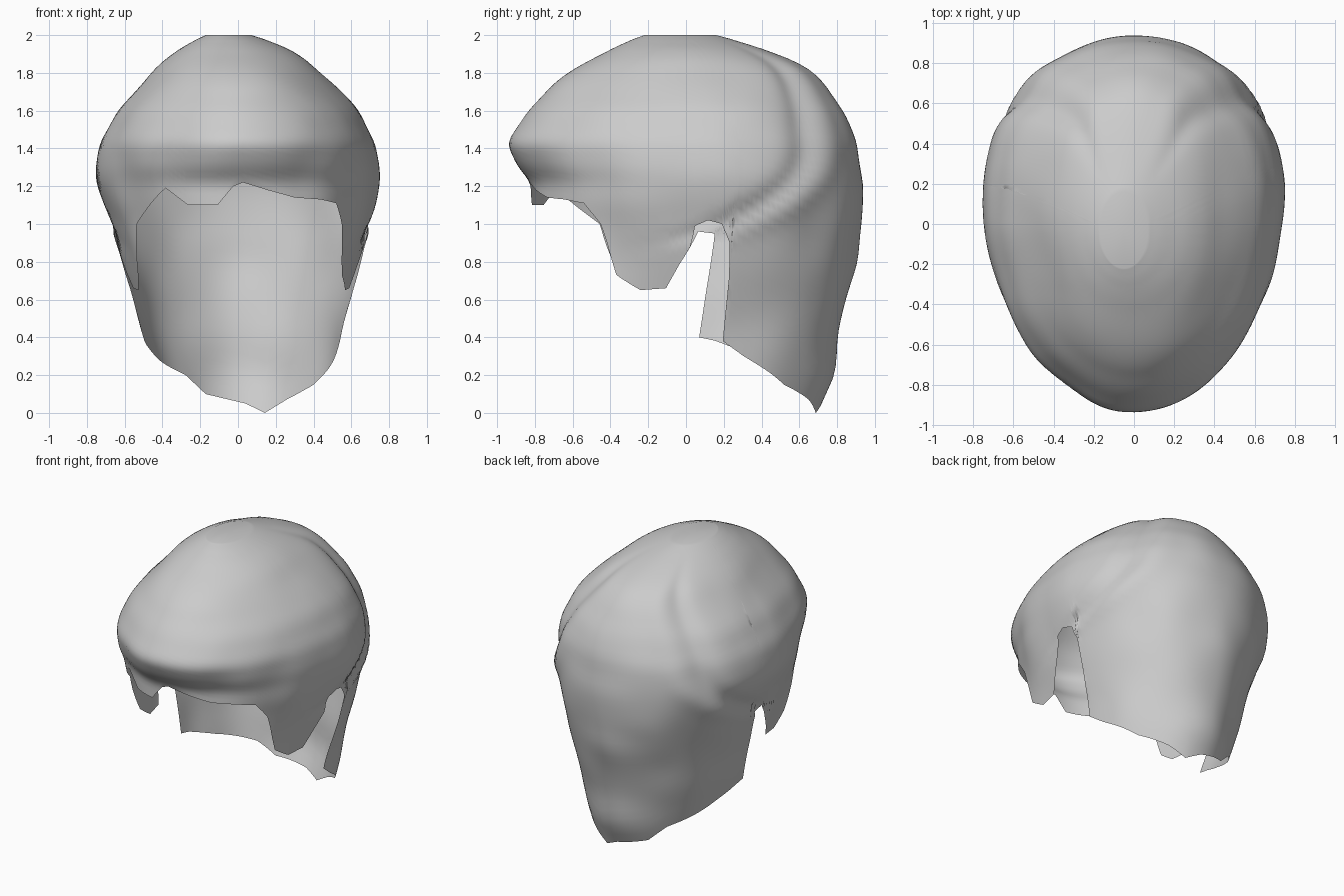
import bpy, bmesh, math
from mathutils import Vector, noise

if "Cube" in bpy.data.objects:
    bpy.data.objects.remove(bpy.data.objects["Cube"])

# Horizontal sections: z, centre x, half width, front y, middle y, back y
SECTIONS = [
    (0.00, .04, .42, -1.00, .15, .70), (0.20, .035, .47, -1.00, .15, .78),
    (0.40, .025, .525, -1.00, .15, .80), (0.65, .02, .585, -1.00, .15, .86),
    (0.80, .015, .625, -.92, .15, .90), (1.00, .01, .69, -.83, .15, .93),
    (1.12, .005, .73, -.825, .15, .935), (1.22, 0, .75, -.82, .15, .935),
    (1.30, 0, .75, -.885, .15, .925), (1.43, 0, .73, -.94, .14, .905),
    (1.60, 0, .64, -.835, .11, .83), (1.75, 0, .50, -.70, .07, .73),
    (1.84, -.01, .41, -.56, .04, .63), (1.90, -.015, .335, -.44, .02, .48),
    (1.96, -.03, .23, -.33, -.01, .31), (2.00, -.05, .12, -.22, -.03, .16)]

# Lower edge: angle from the front (right = 90, back = 180), height
RIM = [
    (2, 1.22), (12, 1.18), (24, 1.14), (36, 1.13), (45, 1.11), (52, 1.0), (56, .9),
    (62, .73), (70, .65), (77, .66), (80, .78), (83, .88), (84, .99), (88, 1.02),
    (93, 1.0), (96, .9), (96, .65), (94, .38), (104, .30), (127, .15), (150, .07),
    (166, 0), (180, .05), (208, .10), (222, .20), (250, .30), (274, .40), (266, .72),
    (266, .87), (270, .95), (275, .96), (277, .88), (280, .78), (283, .66), (290, .65),
    (297, .73), (304, .9), (308, 1.0), (317, 1.08), (329, 1.19), (338, 1.10),
    (351, 1.10), (358, 1.20)]
ROWS = 44


def section(z):
    for a, b in zip(SECTIONS, SECTIONS[1:]):
        if z <= b[0]:
            t = max(0, (z - a[0]) / (b[0] - a[0]))
            return [p + (q - p) * t for p, q in zip(a, b)][1:]
    return SECTIONS[-1][1:]


def smooth_section(z):
    # average of nearby sections rounds off the profile
    d = min(.035, 2.0 - z)
    s = [section(z + k * d) for k in (-1, -.5, 0, .5, 1)]
    return [sum(v) / 5 for v in zip(*s)]


def surface(angle, z):
    cx, hw, front, mid, back = smooth_section(z)
    a = math.radians(angle)
    depth = mid - front if math.cos(a) > 0 else back - mid
    p = Vector((cx + hw * math.sin(a), mid - depth * math.cos(a), z))
    # swept crease behind each temple, and soft uneven locks
    crease = 130 - 55 * ((1.45 - z) / .55) ** 2 if z < 1.45 else 130 + 25 * (z - 1.45)
    side = angle if angle < 180 else 360 - angle
    fade = max(0, min(1, (z - .85) / .2, (1.97 - z) / .15))
    push = -.025 * fade * math.exp(-((side - crease) / 7) ** 2)
    push += .012 * fade * math.exp(-((side - crease - 14) / 8) ** 2)
    push += .016 * min(1, (2 - z) * 5) * noise.noise(p * 3.2)
    out = Vector((math.sin(a), -math.cos(a), 0))
    return p + out * push


# Resample the lower edge into evenly spaced columns
def resample(step=.028):
    pts = []
    loop = RIM + [(RIM[0][0] + 360, RIM[0][1])]
    for (a0, z0), (a1, z1) in zip(loop, loop[1:]):
        length = math.hypot((a1 - a0) * .0122, z1 - z0)
        n = max(1, round(length / step))
        pts += [(a0 + (a1 - a0) * i / n, z0 + (z1 - z0) * i / n, length / n) for i in range(n)]
    return pts


cols = resample()
total = sum(c[2] for c in cols)
run = 0
bm = bmesh.new()
grid = []
for a, z, length in cols:
    # columns fan out evenly from the crown and bend to meet the edge
    top = .6 * a + .4 * (2 + 360 * run / total)
    run += length
    column = []
    for r in range(ROWS + 1):
        t = r / ROWS
        column.append(bm.verts.new(surface(top + (a - top) * t ** 1.5, 2 - (2 - z) * t ** 1.5)))
    grid.append(column)

crown = bm.verts.new((-.05, -.03, 2.0))
for i, c in enumerate(grid):
    d = grid[(i + 1) % len(grid)]
    bm.faces.new((crown, c[0], d[0]))
    for r in range(ROWS):
        bm.faces.new((c[r], c[r + 1], d[r + 1], d[r]))

mesh = bpy.data.meshes.new("hair_shell")
bm.to_mesh(mesh)
bm.free()
hair = bpy.data.objects.new("hair_shell", mesh)
bpy.context.collection.objects.link(hair)

grey = bpy.data.materials.new("light_grey")
grey.diffuse_color = (.6, .6, .6, 1)
grey.use_nodes = True
grey.node_tree.nodes["Principled BSDF"].inputs["Base Color"].default_value = grey.diffuse_color
mesh.materials.append(grey)

bpy.context.view_layer.objects.active = hair
hair.select_set(True)
bpy.ops.object.shade_smooth_by_angle(angle=math.radians(60))
